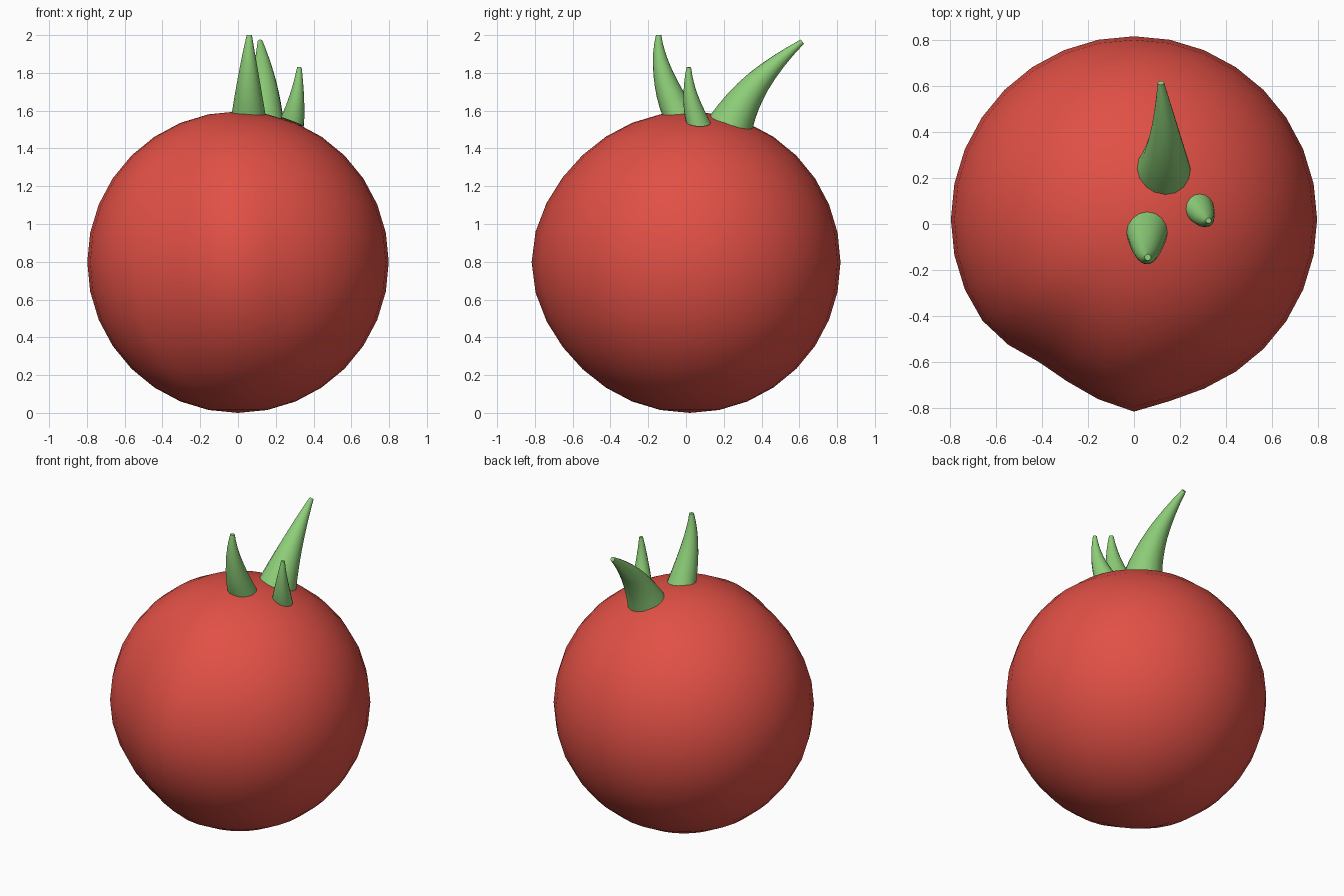
import bpy, bmesh, math
from mathutils import Vector

if "Cube" in bpy.data.objects:
    bpy.data.objects.remove(bpy.data.objects["Cube"])


def material(name, col):
    m = bpy.data.materials.new(name)
    m.diffuse_color = (*col, 1)
    m.use_nodes = True
    m.node_tree.nodes["Principled BSDF"].inputs["Base Color"].default_value = m.diffuse_color
    return m


red = material("red", (0.75, 0.08, 0.06))
green = material("green", (0.27, 0.62, 0.19))


def finish(bm, name, mat, angle):
    bmesh.ops.recalc_face_normals(bm, faces=bm.faces)
    me = bpy.data.meshes.new(name)
    bm.to_mesh(me)
    bm.free()
    ob = bpy.data.objects.new(name, me)
    bpy.context.collection.objects.link(ob)
    me.materials.append(mat)
    bpy.ops.object.select_all(action='DESELECT')
    ob.select_set(True)
    bpy.context.view_layer.objects.active = ob
    bpy.ops.object.shade_smooth_by_angle(angle=math.radians(angle))
    return ob


# round body with a shallow dent low on the front left and a slight ridge beside it
R = 0.798
bm = bmesh.new()
bmesh.ops.create_uvsphere(bm, u_segments=32, v_segments=16, radius=R)
for v in bm.verts:
    az = math.degrees(math.atan2(v.co.y, v.co.x)) % 360
    el = math.degrees(math.asin(max(-1, min(1, v.co.z / R))))
    dent = math.exp(-((az - 238) / 15) ** 2 - (el / 50) ** 4)
    ridge = math.exp(-((az - 270) / 9) ** 2 - (el / 30) ** 2)
    v.co *= 1 - 0.065 * dent + 0.05 * ridge
    v.co += Vector((0, 0.02, R))
finish(bm, "body", red, 60)


# curved tapering leaf: rings swept along a quadratic path through three points
def leaf(name, base, mid, tip, radii, steps=8, sides=16):
    a, m, c = Vector(base), Vector(mid), Vector(tip)
    up = (a - Vector((0, 0.02, R))).normalized()
    bm = bmesh.new()
    rings = []
    for i in range(steps + 1):
        t = i / steps
        w = (2 * (t - .5) * (t - 1), 4 * t * (1 - t), 2 * t * (t - .5))
        p = a * w[0] + m * w[1] + c * w[2]
        r = sum(k * q for k, q in zip(w, radii))
        d = a * (4 * t - 3) + m * (4 - 8 * t) + c * (4 * t - 1)
        d = up.lerp(d.normalized(), min(1, t * 2)).normalized()
        u = Vector((0, 1, 0)).cross(d).normalized()
        n = d.cross(u)
        rings.append([bm.verts.new(p + r * (u * math.cos(s) + n * math.sin(s)))
                      for s in (2 * math.pi * k / sides for k in range(sides))])
    for lo, hi in zip(rings, rings[1:]):
        for k in range(sides):
            j = (k + 1) % sides
            bm.faces.new((lo[k], lo[j], hi[j], hi[k]))
    bm.faces.new(rings[0])
    bm.faces.new(rings[-1])
    finish(bm, name, green, 45)


leaf("front_leaf", (.057, -.035, 1.58), (.056, -.122, 1.80), (.06, -.145, 2.0), (.09, .052, .014))
leaf("side_leaf", (.288, .065, 1.54), (.312, .024, 1.68), (.325, .015, 1.83), (.066, .038, .012))
leaf("back_leaf", (.13, .24, 1.54), (.135, .385, 1.755), (.117, .615, 1.965), (.118, .067, .014))
